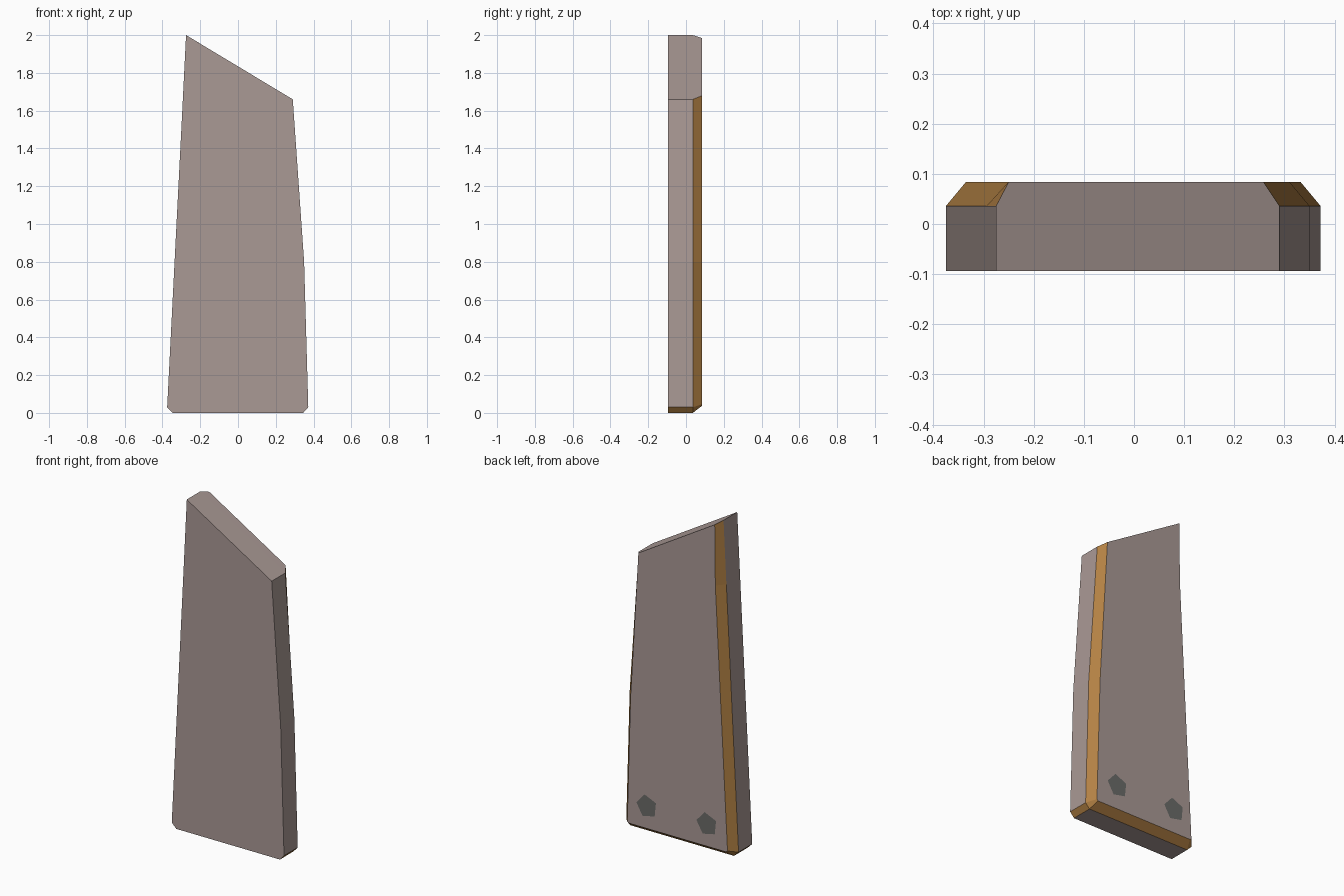
import bpy, bmesh
from math import cos, sin, radians, tau

cube = bpy.data.objects.get("Cube")
if cube:
    bpy.data.objects.remove(cube, do_unlink=True)


def material(name, rgb):
    m = bpy.data.materials.new(name)
    m.use_nodes = True
    m.diffuse_color = (*rgb, 1)
    m.node_tree.nodes["Principled BSDF"].inputs["Base Color"].default_value = (*rgb, 1)
    return m


GREY = material("warm grey", (0.40, 0.32, 0.30))
GOLD = material("bronze", (0.45, 0.22, 0.058))
DARK = material("dark grey", (0.145, 0.147, 0.14))


def finish(bm, name, mats):
    mesh = bpy.data.meshes.new(name)
    bm.to_mesh(mesh)
    bm.free()
    for m in mats:
        mesh.materials.append(m)
    obj = bpy.data.objects.new(name, mesh)
    bpy.context.collection.objects.link(obj)
    return obj


# Slab outline (x, z), clockwise from the tall corner, and the smaller back outline
outer = [(-.275, 2), (.29, 1.66), (.35, .8), (.372, .03),
         (.345, 0), (-.345, 0), (-.375, .03), (-.294, 1.62)]
inner = [(-.25, 1.985), (.258, 1.679), (.31, .8), (.332, .045),
         (.325, .037), (-.325, .037), (-.335, .045), (-.254, 1.62)]
FRONT, RIM, BACK = -.094, .036, .084

# Slab with bevelled back edges
bm = bmesh.new()
loops = [[bm.verts.new((x, y, z)) for x, z in pts]
         for pts, y in ((outer, FRONT), (outer, RIM), (inner, BACK))]
bm.faces.new(loops[0])
bm.faces.new(loops[2][::-1])
n = len(outer)
CORNERS = (3, 5)
for level in range(2):
    a, b = loops[level], loops[level + 1]
    for i in range(n):
        j = (i + 1) % n
        face = bm.faces.new((a[i], b[i], b[j], a[j]))
        # bronze on every bevel but the slanted top, and on the cut bottom corners
        bevel = level == 1 and i != 0
        face.material_index = int(bevel or i in CORNERS)
bmesh.ops.recalc_face_normals(bm, faces=bm.faces[:])
finish(bm, "slab", [GREY, GOLD])


# Flat five-sided fastener plates on the back
def pentagon(name, x, y, radius, mat):
    bm = bmesh.new()
    angles = [radians(6) + tau * k / 5 for k in range(5)]
    verts = [bm.verts.new((x + radius * cos(a), y, .175 + radius * sin(a)))
             for a in angles]
    face = bm.faces.new(verts)
    face.normal_update()
    if face.normal.y < 0:
        face.normal_flip()
    finish(bm, name, [mat])


for side, x in (("left", .195), ("right", -.205)):
    pentagon(side + "_fastener_rim", x, BACK + .005, .105, GREY)
    pentagon(side + "_fastener_core", x, BACK + .01, .07, DARK)
